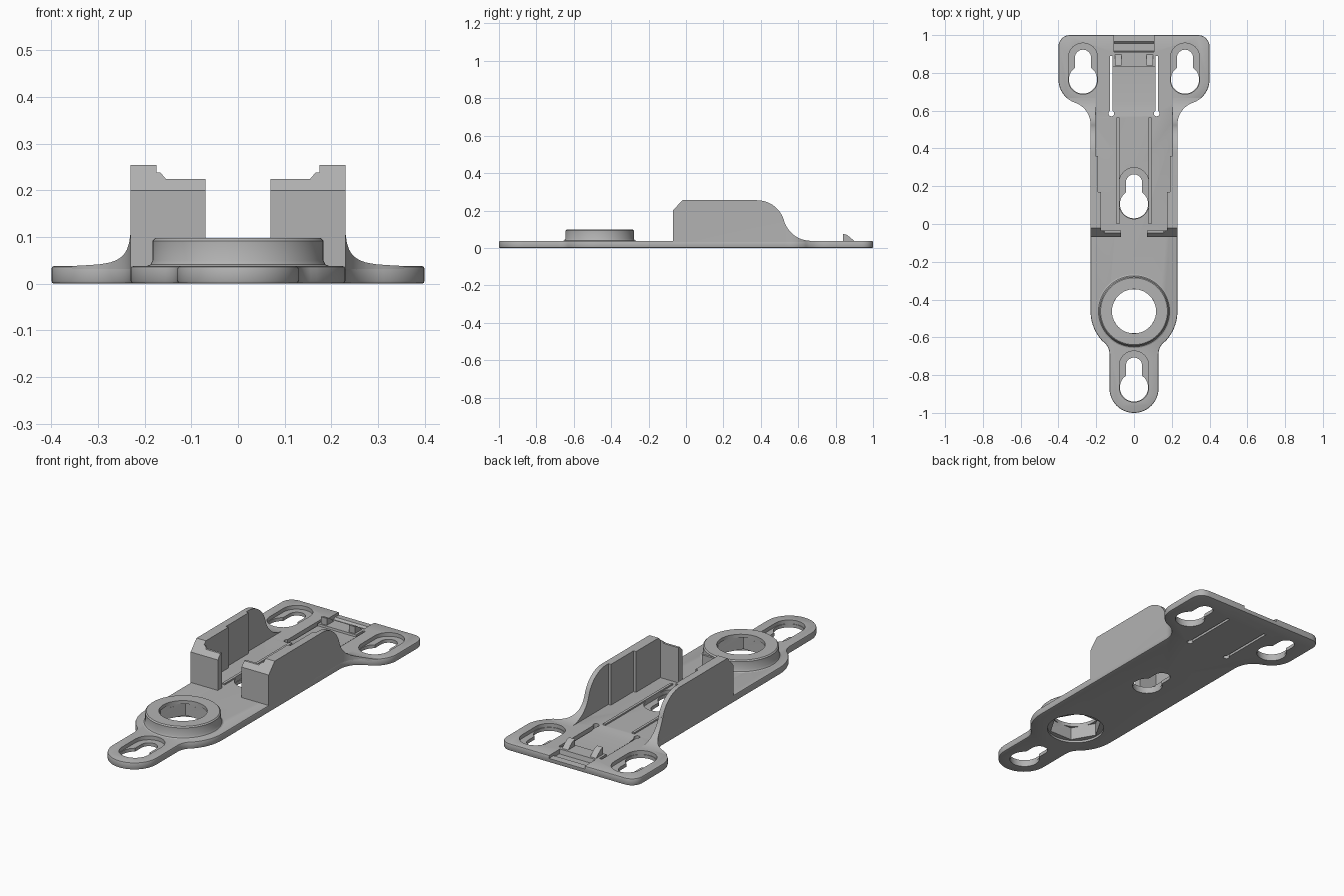
import bpy, bmesh
from math import sin, cos, acos, radians, degrees

cube = bpy.data.objects.get("Cube")
if cube:
    bpy.data.objects.remove(cube, do_unlink=True)

GREY = (0.45, 0.45, 0.45, 1)
mat = bpy.data.materials.new("plain grey")
mat.use_nodes = True
mat.diffuse_color = GREY
mat.node_tree.nodes["Principled BSDF"].inputs["Base Color"].default_value = GREY

TOP = 0.038          # plate thickness
RING_Y = -0.462      # centre of the round collar


def arc(cx, cy, r, a0, a1, n=10):
    angles = [radians(a0 + (a1 - a0) * i / n) for i in range(n + 1)]
    return [(cx + r * cos(a), cy + r * sin(a)) for a in angles]


def prism(name, pts, lo, hi, axis="z"):
    """Extrude a closed 2D profile along an axis."""
    place = {"z": lambda u, v, w: (u, v, w),
             "x": lambda u, v, w: (w, u, v),
             "y": lambda u, v, w: (u, w, v)}[axis]
    bm = bmesh.new()
    rings = [[bm.verts.new(place(u, v, w)) for u, v in pts] for w in (lo, hi)]
    bm.faces.new(rings[0])
    bm.faces.new(rings[1])
    for i in range(len(pts)):
        j = (i + 1) % len(pts)
        bm.faces.new((rings[0][i], rings[0][j], rings[1][j], rings[1][i]))
    bmesh.ops.recalc_face_normals(bm, faces=bm.faces)
    me = bpy.data.meshes.new(name)
    bm.to_mesh(me)
    bm.free()
    me.materials.append(mat)
    ob = bpy.data.objects.new(name, me)
    bpy.context.collection.objects.link(ob)
    return ob


def rect(x0, x1, y0, y1):
    return [(x0, y0), (x1, y0), (x1, y1), (x0, y1)]


def modify(ob, kind, **settings):
    mod = ob.modifiers.new(kind.title(), kind)
    for key, value in settings.items():
        setattr(mod, key, value)
    bpy.context.view_layer.objects.active = ob
    bpy.ops.object.modifier_apply(modifier=mod.name)


def boolean(ob, cutters, operation="DIFFERENCE"):
    for c in cutters:
        c.hide_render = True
        modify(ob, "BOOLEAN", object=c, operation=operation, solver="EXACT")


def discard(cutters):
    for c in cutters:
        bpy.data.objects.remove(c, do_unlink=True)


def keyhole(x, y, r, slot):
    """Round hole with a narrower rounded slot behind it."""
    a = degrees(acos(slot / r))
    return (arc(x, y + 0.115, slot, 0, 180, 12)
            + arc(x, y, r, 180 - a, 360 + a, 24))


# Plate outline, right half from the front tip to the rear edge
flare = arc(0.35, 0.528, 0.12, 180, 108.7) + arc(0.27, 0.765, 0.13, -71.3, 0)[1:]
half = (arc(0, -0.87, 0.13, -90, 0, 14)
        + arc(0.21, -0.688, 0.08, 180, 132.6, 6)
        + arc(0, RING_Y, 0.23, -47.4, 0)[1:]
        + flare
        + arc(0.34, 0.94, 0.06, 0, 90, 6))
outline = half + [(-x, y) for x, y in reversed(half) if x > 0.001]

base_plate = prism("base_plate", outline, 0, TOP)
modify(base_plate, "BEVEL", width=0.006, segments=2, limit_method="ANGLE",
       angle_limit=radians(40))

# Keyholes in sunk pockets
cutters = []
for x, y in ((0, -0.865), (0, 0.105), (0.27, 0.765), (-0.27, 0.765)):
    cutters.append(prism("pocket_cutter", keyhole(x, y, 0.078, 0.078), 0.018, 0.1))
    cutters.append(prism("keyhole_cutter", keyhole(x, y, 0.075, 0.043), -0.1, 0.1))

# Spring tongue: side slits, thinned top and rear step
for s in (-1, 1):
    cutters.append(prism("slit_cutter", rect(s * 0.12 - 0.007, s * 0.12 + 0.007,
                                             0.585, 0.89), -0.1, 0.1))
    cutters.append(prism("slit_end_cutter", arc(s * 0.12, 0.585, 0.015, 0, 337.5, 15),
                         -0.1, 0.1))
cutters.append(prism("tongue_cutter", [(0.57, 0.06), (0.57, TOP), (0.64, 0.027),
                                       (0.83, 0.027), (0.835, 0.06)],
                     -0.113, 0.113, "x"))
cutters.append(prism("rear_step_cutter", [(0.905, 0.06), (0.915, 0.014), (0.955, 0.014),
                                          (0.965, 0.024), (1.05, 0.018), (1.05, 0.06)],
                     -0.105, 0.105, "x"))
boolean(base_plate, cutters)
discard(cutters)

# Round collar with a hexagonal socket below and a round opening above
steps = [(0.195, 0.03), (0.195, TOP), (0.188, 0.041), (0.183, 0.05),
         (0.183, 0.092), (0.177, 0.098)]
collar = prism("collar", arc(0, RING_Y, steps[0][0], 0, 354.375, 63), 0.03, 0.098)
bm = bmesh.new()
rings = [[bm.verts.new((x, y, z)) for x, y in arc(0, RING_Y, r, 0, 354.375, 63)]
         for r, z in steps]
for low, high in zip(rings, rings[1:]):
    for i in range(len(low)):
        j = (i + 1) % len(low)
        bm.faces.new((low[i], low[j], high[j], high[i]))
bm.faces.new(rings[0])
bm.faces.new(rings[-1])
bmesh.ops.recalc_face_normals(bm, faces=bm.faces)
bm.to_mesh(collar.data)
bm.free()

cutters = [prism("hex_cutter", arc(0, RING_Y, 0.134, 0, 300, 5), -0.1, 0.08),
           prism("opening_cutter", arc(0, RING_Y, 0.117, 0, 352.5, 47), 0.07, 0.2),
           prism("mouth_cutter", arc(0, RING_Y, 0.143, 0, 352.5, 47), -0.1, 0.012)]
boolean(base_plate, [cutters[0], cutters[2]])
boolean(collar, cutters[:2])
discard(cutters)

# Side walls: stepped inside, following the flared outline, with front lips
plan = ([(0.07, -0.07), (0.23, -0.07)] + [p for p in flare if p[1] < 0.72]
        + [(0.205, 0.72), (0.205, 0.36), (0.19, 0.36), (0.19, 0.17),
           (0.175, 0.17), (0.175, -0.035), (0.07, -0.035)])
side = ([(-0.08, 0.02), (-0.08, 0.19), (-0.07, 0.2), (-0.02, 0.255)]
        + arc(0.38, 0.105, 0.15, 90, 16.1, 12)
        + arc(0.668, 0.188, 0.15, 196.1, 270, 12) + [(0.668, 0.02)])
side_walls = prism("side_walls", plan, 0.025, 0.3)
shape = prism("wall_shape_cutter", side, 0, 0.5, "x")
boolean(side_walls, [shape], "INTERSECT")
lip = prism("lip_cutter", [(0.05, 0.225), (0.155, 0.225), (0.182, 0.257),
                           (0.182, 0.3), (0.05, 0.3)], -0.1, -0.03, "y")
boolean(side_walls, [lip])
discard([shape, lip])

# Low guide rails and catch hooks on the floor
rail = prism("guide_rails", rect(0.078, 0.092, 0, 0.565), 0.03, TOP + 0.008)
hooks = prism("catch_hooks", [(0.84, 0.02), (0.84, 0.075), (0.86, 0.07),
                              (0.88, 0.055), (0.9, 0.036), (0.9, 0.02)],
              0.065, 0.1, "x")
for ob in (side_walls, rail, hooks):
    modify(ob, "MIRROR")

# Smooth curved faces, crisp edges
bpy.ops.object.select_all(action="DESELECT")
for ob in (base_plate, collar, side_walls, rail, hooks):
    ob.select_set(True)
bpy.context.view_layer.objects.active = base_plate
bpy.ops.object.shade_smooth_by_angle(angle=radians(30))
